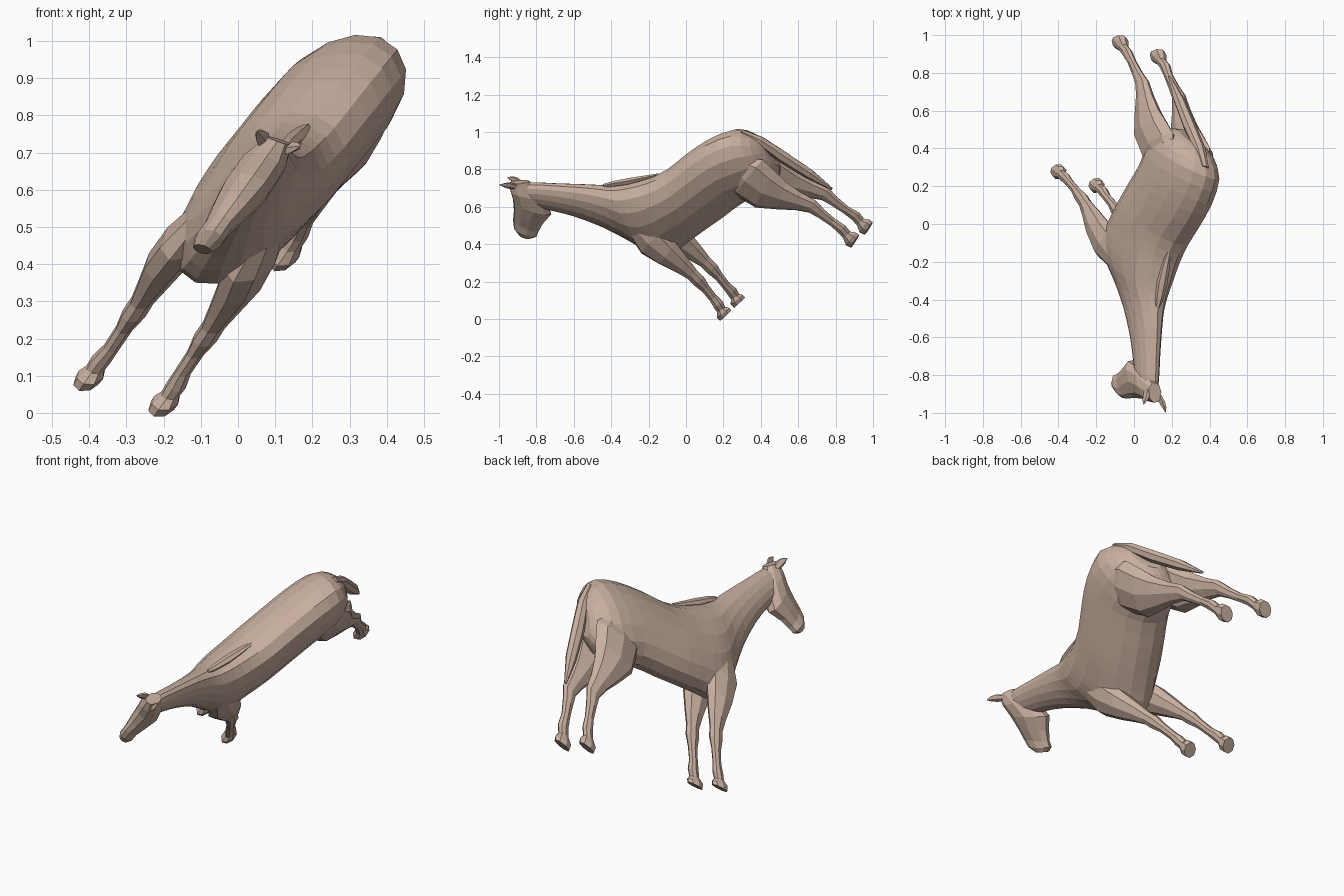
import bpy, bmesh, math
from mathutils import Vector

coat = bpy.data.materials.new("tan_coat")
coat.diffuse_color = (0.58, 0.43, 0.35, 1)

# The animal is tilted: its centre plane is a slanted plane given by (y, z),
# and its sideways direction is SIDE.
SIDE = Vector((-0.96, 0.35, 0.33))


def place(y, z, w=0.0):
    return Vector((0.062 * y + 0.716 * z - 0.358, y, z)) + SIDE * w


def smooth_rings(rings):
    # one Catmull-Rom ring between each neighbouring pair
    out = []
    n = len(rings)
    for i in range(n - 1):
        a, b, c, d = (rings[max(i - 1, 0)], rings[i], rings[i + 1], rings[min(i + 2, n - 1)])
        out += [b, [(-p + 9 * q + 9 * r - s) / 16 for p, q, r, s in zip(a, b, c, d)]]
    return out + [rings[-1]]


def loft(name, rings, sides):
    # ring: top y, top z, bottom y, bottom z, half width, side offset
    bm = bmesh.new()
    loops = []
    for ty, tz, by, bz, w, off in rings:
        loop = []
        for k in range(sides):
            a = 2 * math.pi * k / sides
            c, s = math.cos(a), math.sin(a)
            y = (ty + by) / 2 + c * (ty - by) / 2
            z = (tz + bz) / 2 + c * (tz - bz) / 2
            loop.append(bm.verts.new(place(y, z, off + s * w)))
        loops.append(loop)
    for l0, l1 in zip(loops, loops[1:]):
        for k in range(sides):
            j = (k + 1) % sides
            bm.faces.new((l0[k], l0[j], l1[j], l1[k]))
    bm.faces.new(loops[0])
    bm.faces.new(loops[-1])
    bmesh.ops.recalc_face_normals(bm, faces=bm.faces)
    mesh = bpy.data.meshes.new(name)
    bm.to_mesh(mesh)
    bm.free()
    mesh.materials.append(coat)
    ob = bpy.data.objects.new(name, mesh)
    bpy.context.collection.objects.link(ob)
    return ob


def limb(name, path, sides, side=1):
    # path: y, z, in-plane radius, side radius, side offset
    rings = []
    for i, (y, z, r, w, off) in enumerate(path):
        p, q = path[max(i - 1, 0)], path[min(i + 1, len(path) - 1)]
        t = Vector((q[0] - p[0], q[1] - p[1])).normalized()
        rings.append((y - t.y * r, z + t.x * r, y + t.y * r, z - t.x * r, w, off * side))
    return loft(name, rings, sides)


# Trunk and neck, from rump to poll
trunk = [
    (0.41, 0.945, 0.50, 0.82, 0.05, 0),
    (0.35, 0.985, 0.49, 0.74, 0.115, 0),
    (0.25, 1.01, 0.43, 0.67, 0.155, 0),
    (0.12, 0.96, 0.31, 0.625, 0.162, 0),
    (0.00, 0.88, 0.20, 0.545, 0.162, 0),
    (-0.10, 0.80, 0.10, 0.475, 0.162, 0),
    (-0.20, 0.755, 0.01, 0.41, 0.155, 0),
    (-0.30, 0.73, -0.07, 0.355, 0.145, 0),
    (-0.38, 0.715, -0.17, 0.36, 0.125, 0),
    (-0.45, 0.715, -0.29, 0.42, 0.095, 0),
    (-0.55, 0.72, -0.43, 0.49, 0.072, 0),
    (-0.70, 0.725, -0.59, 0.55, 0.057, 0),
    (-0.83, 0.73, -0.71, 0.58, 0.05, 0),
    (-0.92, 0.72, -0.80, 0.60, 0.045, 0),
]
loft("trunk_and_neck", smooth_rings(trunk), 16)

# Head, from poll to muzzle
loft("head", [
    (-0.945, 0.73, -0.84, 0.735, 0.035, 0),
    (-0.94, 0.69, -0.76, 0.65, 0.06, 0),
    (-0.925, 0.64, -0.72, 0.56, 0.062, 0),
    (-0.92, 0.58, -0.765, 0.51, 0.05, 0),
    (-0.925, 0.53, -0.79, 0.465, 0.037, 0),
    (-0.92, 0.49, -0.80, 0.44, 0.038, 0),
    (-0.89, 0.45, -0.83, 0.43, 0.025, 0),
], 10)

# Low crest of the mane at the withers
limb("withers_crest", [
    (-0.44, 0.71, 0.012, 0.01, 0), (-0.39, 0.722, 0.015, 0.02, 0),
    (-0.31, 0.735, 0.018, 0.025, 0), (-0.22, 0.755, 0.012, 0.02, 0),
    (-0.15, 0.77, 0.008, 0.01, 0)], 6)

# Tail hanging behind the thighs
limb("tail", [
    (0.30, 1.00, 0.012, 0.02, 0), (0.40, 0.95, 0.024, 0.03, 0),
    (0.52, 0.865, 0.03, 0.032, 0), (0.66, 0.775, 0.026, 0.028, 0),
    (0.78, 0.695, 0.006, 0.008, 0)], 7)

for label, s in (("right", 1), ("left", -1)):
    # Hind leg: hip, stifle, gaskin, hock, cannon, fetlock, hoof
    limb("hind_leg_" + label, [
        (0.30, 0.85, 0.06, 0.03, 0.10), (0.37, 0.79, 0.12, 0.06, 0.10),
        (0.46, 0.725, 0.11, 0.062, 0.10), (0.55, 0.69, 0.075, 0.05, 0.10),
        (0.64, 0.66, 0.048, 0.036, 0.10), (0.71, 0.635, 0.037, 0.028, 0.10),
        (0.76, 0.595, 0.027, 0.024, 0.10), (0.82, 0.55, 0.022, 0.02, 0.10),
        (0.87, 0.515, 0.027, 0.024, 0.105), (0.895, 0.485, 0.025, 0.024, 0.105),
        (0.918, 0.463, 0.043, 0.034, 0.105), (0.94, 0.45, 0.04, 0.032, 0.105)], 8, s)
    # Front leg: shoulder, elbow, knee, cannon, fetlock, hoof
    limb("front_leg_" + label, [
        (-0.24, 0.53, 0.06, 0.04, 0.08), (-0.15, 0.45, 0.09, 0.06, 0.09),
        (-0.06, 0.38, 0.07, 0.055, 0.10), (0.02, 0.315, 0.047, 0.04, 0.10),
        (0.07, 0.27, 0.033, 0.03, 0.10), (0.105, 0.235, 0.034, 0.031, 0.10),
        (0.14, 0.195, 0.024, 0.022, 0.10), (0.18, 0.145, 0.022, 0.021, 0.10),
        (0.21, 0.11, 0.028, 0.026, 0.105), (0.225, 0.085, 0.025, 0.024, 0.105),
        (0.235, 0.068, 0.042, 0.034, 0.105), (0.25, 0.052, 0.04, 0.032, 0.105)], 8, s)
    # Ear
    limb("ear_" + label, [
        (-0.89, 0.715, 0.012, 0.012, 0.03), (-0.925, 0.727, 0.018, 0.014, 0.042),
        (-0.95, 0.733, 0.013, 0.011, 0.052), (-0.975, 0.737, 0.002, 0.002, 0.06)], 5, s)
